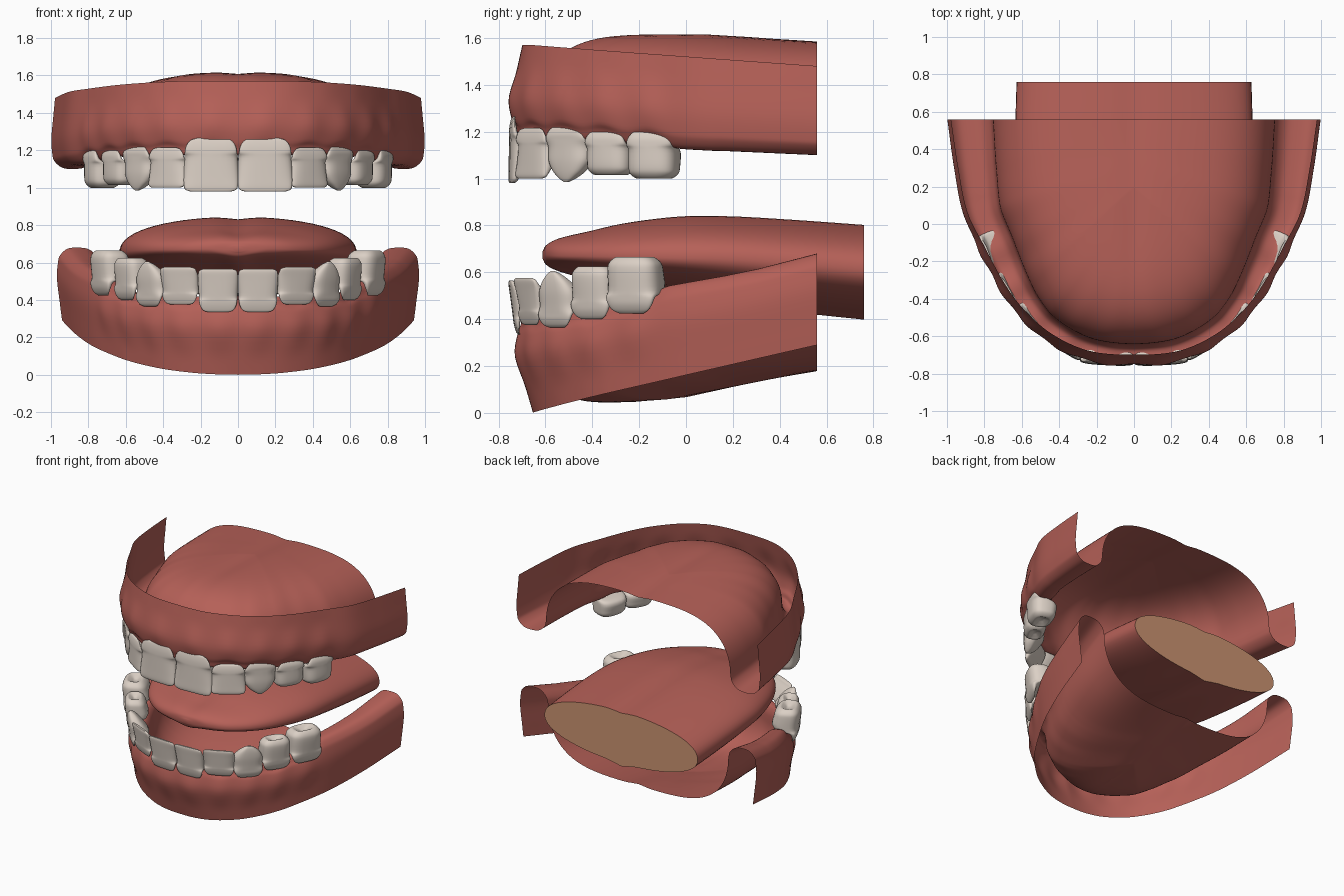
import bpy, bmesh, math
from mathutils import Vector

if "Cube" in bpy.data.objects:
    bpy.data.objects.remove(bpy.data.objects["Cube"])


def material(name, rgb):
    m = bpy.data.materials.new(name)
    m.diffuse_color = (*rgb, 1)
    m.use_nodes = True
    m.node_tree.nodes["Principled BSDF"].inputs["Base Color"].default_value = m.diffuse_color
    return m


GUM = material("gum_red", (0.465, 0.118, 0.097))
TOOTH = material("tooth_ivory", (0.71, 0.63, 0.56))
CUT = material("cut_tan", (0.60, 0.295, 0.165))


def spline(pts, t):
    """Catmull-Rom through tuples, t in 0..1."""
    n = len(pts) - 1
    i = min(int(t * n), n - 1)
    f = t * n - i
    p1, p2 = Vector(pts[i]), Vector(pts[i + 1])
    p0 = Vector(pts[i - 1]) if i > 0 else 2 * p1 - p2
    p3 = Vector(pts[i + 2]) if i + 2 <= n else 2 * p2 - p1
    return 0.5 * (2 * p1 + (p2 - p0) * f + (2 * p0 - 5 * p1 + 4 * p2 - p3) * f * f
                  + (3 * p1 - p0 - 3 * p2 + p3) * f ** 3)


def keyed(x, keys):
    if x <= keys[0][0]:
        return keys[0][1]
    for (a, va), (b, vb) in zip(keys, keys[1:]):
        if x <= b:
            return va + (vb - va) * (x - a) / (b - a)
    return keys[-1][1]


def loft(name, rows, mats, closed=False, flip=False, caps=False):
    """Skin a grid of points; closed joins the columns into rings."""
    bm = bmesh.new()
    vs = [[bm.verts.new(p) for p in r] for r in rows]
    m = len(rows[0])
    for a, b in zip(vs, vs[1:]):
        for c in range(m if closed else m - 1):
            d = (c + 1) % m
            q = [a[c], a[d], b[d], b[c]]
            bm.faces.new(q[::-1] if flip else q)
    if caps:
        bm.faces.new(vs[0])
        bm.faces.new(vs[-1]).material_index = len(mats) - 1
    bmesh.ops.remove_doubles(bm, verts=bm.verts, dist=0.0004)
    if caps:
        bmesh.ops.recalc_face_normals(bm, faces=bm.faces)
    me = bpy.data.meshes.new(name)
    bm.to_mesh(me)
    bm.free()
    ob = bpy.data.objects.new(name, me)
    bpy.context.collection.objects.link(ob)
    for mt in mats:
        me.materials.append(mt)
    bpy.context.view_layer.objects.active = ob
    bpy.ops.object.select_all(action='DESELECT')
    ob.select_set(True)
    bpy.ops.object.shade_smooth_by_angle(angle=math.radians(50))
    return ob


# ---- teeth: name, kind, outer face x, y, yaw, width, depth, gum z, tip z
UPPER = [("central_incisor", "incisor", .146, -.752, 3, .295, .12, 1.265, .98),
         ("lateral_incisor", "incisor", .39, -.672, 34, .235, .12, 1.215, 1.0),
         ("canine", "canine", .557, -.525, 50, .225, .14, 1.225, .985),
         ("premolar", "molar", .692, -.355, 60, .205, .15, 1.205, 1.015),
         ("molar", "molar", .806, -.165, 70, .215, .18, 1.205, 1.0)]
LOWER = [("central_incisor", "incisor", .107, -.728, 3, .215, .10, .335, .565),
         ("lateral_incisor", "incisor", .315, -.675, 25, .215, .10, .375, .575),
         ("canine", "canine", .483, -.565, 46, .205, .13, .365, .605),
         ("premolar", "molar", .612, -.415, 56, .205, .15, .40, .625),
         ("molar", "molar", .745, -.245, 64, .235, .18, .425, .665)]

# tooth profiles from gum to tip: height, width, depth, front inset
KINDS = {
    "incisor": [(0, .5, .06, .12), (.04, .74, .10, .07), (.15, .9, .2, .02), (.27, .95, .33, 0),
                (.38, .97, .88, 0), (.7, 1, .65, 0), (.9, .98, .36, 0), (.97, .91, .25, .02),
                (1, .74, .12, .05)],
    "canine": [(0, .46, .06, .12), (.05, .7, .1, .05), (.15, .88, .2, 0), (.25, .96, .33, 0),
               (.4, 1, 1, 0), (.62, .95, .85, .0), (.8, .7, .6, .03), (.93, .36, .35, .08),
               (1, .1, .1, .14)],
    "molar": [(0, .5, .06, .12), (.06, .73, .1, .06), (.17, .89, .2, .01), (.3, .97, .35, 0),
              (.42, 1, .98, 0), (.75, .99, .98, .01), (.9, .93, .88, .06), (1, .68, .62, .19),
              (.97, .48, .4, .3), (.9, .15, .12, .44)],
}


def tooth(name, kind, x, y, yaw, w, depth, zg, zt, lean, side):
    a = math.radians(yaw)
    rows = []
    for k in range(33):
        h, ws, ds, fi = spline(KINDS[kind], k / 32)
        ring = []
        for i in range(28):
            t = 2 * math.pi * i / 28
            c, s = math.cos(t), math.sin(t)
            lx = w / 2 * ws * math.copysign(abs(c) ** .68, c)
            ly = depth * (fi + ds * (.5 + .5 * math.copysign(abs(s) ** .68, s))) - lean * h
            ring.append((side * (x + lx * math.cos(a) - ly * math.sin(a)),
                         y + lx * math.sin(a) + ly * math.cos(a), zg + (zt - zg) * h))
        rows.append(ring)
    loft(name, rows, [TOOTH], closed=True, caps=True)


for jaw, teeth, lean in (("upper", UPPER, .004), ("lower", LOWER, .03)):
    for tname, *spec in teeth:
        for side, sname in ((1, "left"), (-1, "right")):
            tooth(f"{jaw}_{tname}_{sname}", *spec, lean, side)


# ---- gums: horseshoe wall, rounded ridge, then palate or mouth floor
def gum(name, path, teeth, sign, edge, inset, ridge, thick, spine0, apex):
    full = [(-x, y) for x, y in path[:0:-1]] + path
    rows = []
    N = 160
    for j in range(N + 1):
        t = j / N
        u = abs(2 * t - 1)
        p = spline(full, t)
        tan = spline(full, min(t + .004, 1)) - spline(full, max(t - .004, 0))
        n = Vector((-tan.y, tan.x)).normalized()
        n.y *= 1 - u ** 6
        root = sum(math.exp(-(((abs(p.x) - s[2]) ** 2 + (p.y - s[3]) ** 2) / .006)) for s in teeth)
        dip = keyed(p.y, [(-.15, .5), (.15, 0)])
        e, r = keyed(p.y, edge), keyed(p.y, ridge) + sign * .018 * (root - dip)
        th = keyed(u, thick)
        ins = keyed(u, inset)
        H = e - r
        prof = [(ins, e), (ins * .55, r + .75 * H), (-.014 * root, r + .42 * H),
                (.006 - .010 * root, r + .2 * H), (.018, r + sign * .04),
                (th * .25, r + sign * .006), (th * .5, r), (th * .75, r + sign * .01),
                (th * .94, r + sign * .05), (th, r + sign * .1)]
        row = []
        for k in range(37):
            d, z = spline(prof, k / 36)
            row.append((p.x + n.x * d, p.y + n.y * d, z))
        xi, yi, zi = row[-1]
        yc = spine0 + (.56 - spine0) * u ** 1.2
        za = keyed(yc, apex)
        for k in range(1, 29):
            s = 1 - (k / 28) ** 2 if k < 20 else (1 - (19 / 28) ** 2) * (28 - k) / 9
            f = (1 - s ** 4) ** .48
            x = xi * s
            groove = .012 * math.exp(-(x / .07) ** 2) * (1 - s) * sign
            row.append((x, yi * s + yc * (1 - s), zi + (za - zi) * f - groove))
        rows.append(row)
    return loft(name, rows, [GUM], flip=sign < 0)


gum("upper_gum_and_palate",
    [(0, -.748), (.25, -.722), (.46, -.622), (.615, -.48), (.72, -.33), (.825, -.13),
     (.915, .06), (.962, .3), (.998, .56)],
    UPPER, 1, [(-.7, 1.57), (.56, 1.48)], [(0, .05), (.5, .03), (1, .02)],
    [(-.72, 1.18), (-.4, 1.165), (-.1, 1.135), (.1, 1.12), (.56, 1.10)],
    [(0, .105), (.3, .12), (.6, .18), (1, .245)],
    -.03, [(-.1, 1.62), (.2, 1.615), (.56, 1.585)])

gum("lower_gum_and_floor",
    [(0, -.722), (.22, -.69), (.405, -.60), (.53, -.49), (.63, -.36), (.735, -.18),
     (.815, -.01), (.895, .24), (.968, .56)],
    LOWER, -1, [(-.722, 0), (.56, .29)], [(0, .07), (.5, .025), (1, .028)],
    [(-.7, .415), (-.5, .43), (-.3, .46), (-.1, .535), (.1, .575), (.3, .615), (.56, .68)],
    [(0, .09), (.3, .10), (.6, .16), (1, .235)],
    -.22, [(-.22, .035), (0, .055), (.56, .178)])

# ---- tongue: lens sections along y (y, half width, top, edge, bottom)
SECTIONS = [(-.612, .03, .69, .675, .66), (-.595, .17, .722, .675, .64), (-.54, .305, .75, .67, .62),
            (-.42, .44, .778, .668, .595), (-.25, .54, .815, .665, .565), (-.02, .61, .842, .66, .53),
            (.2, .632, .842, .655, .49), (.48, .635, .826, .635, .45), (.76, .628, .806, .61, .42)]
rows = []
for k in range(61):
    y, w, zt, ze, zb = spline(SECTIONS, k / 60)
    ring = []
    for i in range(64):
        a = 2 * math.pi * i / 64
        x, s = w * math.cos(a), math.sin(a)
        g = math.exp(-(x / .07) ** 2) * min(1, w / .4)
        if s >= 0:
            z = ze + (zt - ze) * s ** .85 - .014 * g      # centre groove
        else:
            z = ze - (ze - zb) * (-s) ** .95 - .022 * g   # fold under the tongue
        ring.append((x, y, z))
    rows.append(ring)
loft("tongue", rows, [GUM, CUT], closed=True, caps=True)
